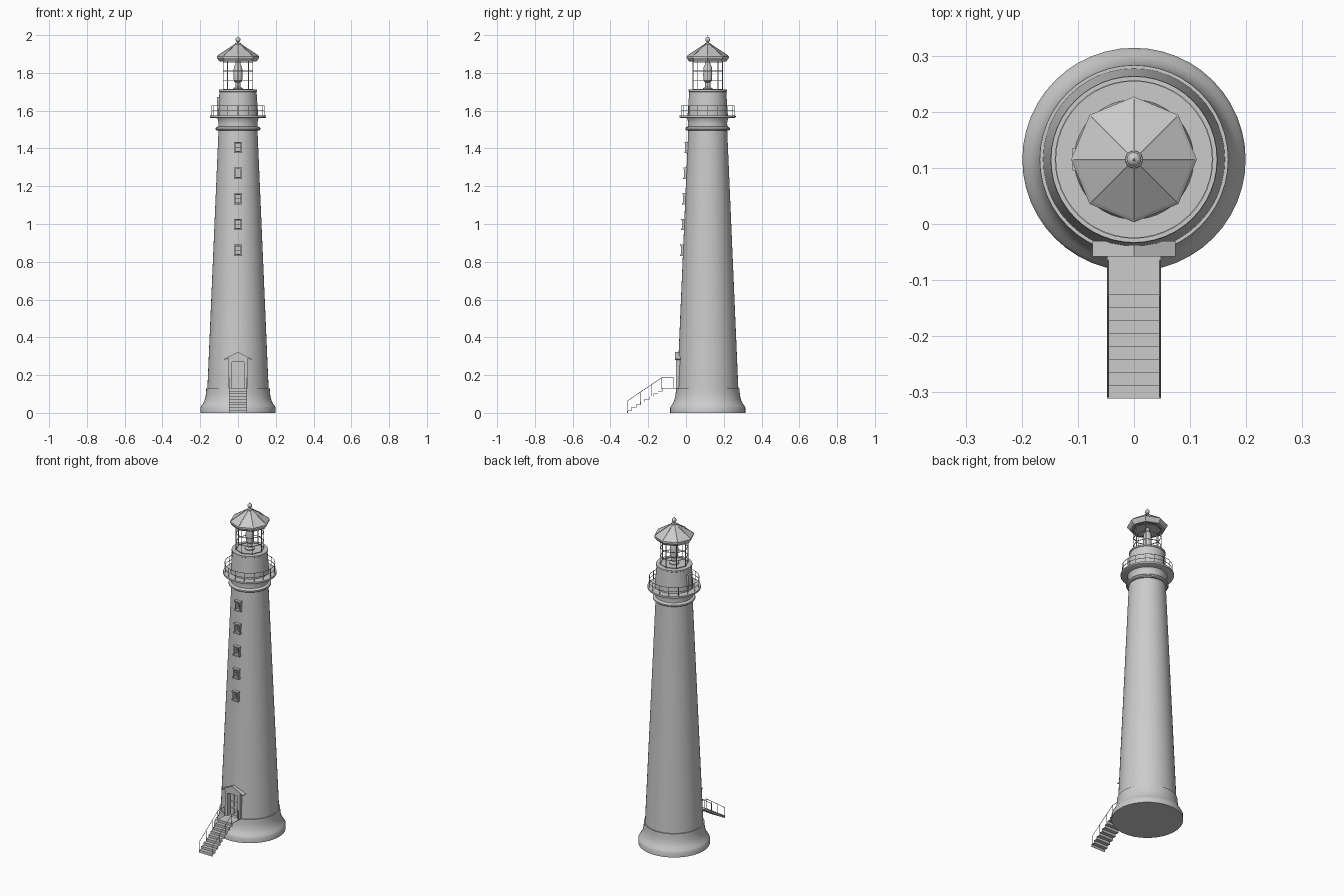
import bpy, bmesh, math
from mathutils import Vector, Matrix

if "Cube" in bpy.data.objects:
    bpy.data.objects.remove(bpy.data.objects["Cube"])

CY = 0.115  # tower axis in y


def finish(name, bm, smooth=True):
    bmesh.ops.remove_doubles(bm, verts=bm.verts, dist=1e-6)
    bmesh.ops.recalc_face_normals(bm, faces=bm.faces)
    me = bpy.data.meshes.new(name)
    bm.to_mesh(me)
    bm.free()
    if smooth:
        me.shade_smooth()
        me.set_sharp_from_angle(angle=math.radians(30))
    ob = bpy.data.objects.new(name, me)
    bpy.context.collection.objects.link(ob)
    return ob


def lathe(name, profile, segs=48, smooth=True, closed=False):
    bm = bmesh.new()
    rings = []
    for r, z in profile:
        if r == 0:
            rings.append([bm.verts.new((0, CY, z))] * segs)
        else:
            rings.append([bm.verts.new((r * math.cos(math.tau * i / segs),
                                        CY + r * math.sin(math.tau * i / segs), z)) for i in range(segs)])
    pairs = list(zip(rings, rings[1:]))
    if closed:
        pairs.append((rings[-1], rings[0]))
    for a, b in pairs:
        for i in range(segs):
            j = (i + 1) % segs
            bm.faces.new(list(dict.fromkeys([a[i], a[j], b[j], b[i]])))
    return finish(name, bm, smooth)


def hoop(name, R, z, t, segs=48):
    lathe(name, [(R - t, z - t), (R + t, z - t), (R + t, z + t), (R - t, z + t)], segs, False, True)


def add_box(bm, x0, x1, y0, y1, z0, z1):
    m = Matrix.Translation(((x0 + x1) / 2, (y0 + y1) / 2, (z0 + z1) / 2)) @ \
        Matrix.Diagonal((x1 - x0, y1 - y0, z1 - z0, 1))
    bmesh.ops.create_cube(bm, size=1, matrix=m)


def boxes(name, *specs):
    bm = bmesh.new()
    for s in specs:
        add_box(bm, *s)
    return finish(name, bm, False)


def rods(name, pairs, r, segs=8):
    bm = bmesh.new()
    for a, b in pairs:
        a, b = Vector(a), Vector(b)
        d = b - a
        m = Matrix.Translation((a + b) / 2) @ d.to_track_quat('Z', 'Y').to_matrix().to_4x4()
        bmesh.ops.create_cone(bm, cap_ends=True, segments=segs, radius1=r, radius2=r, depth=d.length, matrix=m)
    return finish(name, bm)


def extrude_xz(name, pts, y0, y1):
    bm = bmesh.new()
    f = bm.faces.new([bm.verts.new((x, y0, z)) for x, z in pts])
    g = bmesh.ops.extrude_face_region(bm, geom=[f])
    bmesh.ops.translate(bm, vec=(0, y1 - y0, 0), verts=[v for v in g['geom'] if isinstance(v, bmesh.types.BMVert)])
    return finish(name, bm, False)


def polar(r, a, z):
    return (r * math.cos(a), CY + r * math.sin(a), z)


def tower_r(z):
    return 0.162 - 0.059 * (z - 0.13) / 1.37


# Flared base and tapered shaft
lathe("base", [(0, 0), (0.199, 0), (0.199, 0.028), (0.194, 0.038), (0.184, 0.052), (0.176, 0.07),
               (0.171, 0.092), (0.169, 0.11), (0.168, 0.13), (0.15, 0.13), (0, 0.13)])
zs = [0.12 + 1.39 * i / 20 for i in range(21)]
shaft = lathe("shaft", [(0, zs[0])] + [(tower_r(z), z) for z in zs] + [(0, zs[-1])])

# Door and window recesses cut into the shaft
WINDOWS = [0.862, 0.998, 1.134, 1.27, 1.406]
cut = [(-0.032, 0.032, -0.1, -0.022, 0.131, 0.27)]
for z in WINDOWS:
    yf = CY - tower_r(z)
    cut.append((-0.014, 0.014, yf - 0.03, yf + 0.015, z - 0.02, z + 0.02))
cutter = boxes("recess_cutter", *cut)
cutter.hide_render = True
cutter.hide_set(True)
mod = shaft.modifiers.new("recesses", 'BOOLEAN')
mod.operation, mod.solver, mod.object = 'DIFFERENCE', 'EXACT', cutter

# Window frames with sill, head and glazing bars
for i, z in enumerate(WINDOWS):
    yf = CY - tower_r(z)
    a, b = yf - 0.012, yf + 0.012
    boxes(f"window_{i + 1}", (-0.019, -0.013, a, b, z - 0.024, z + 0.024), (0.013, 0.019, a, b, z - 0.024, z + 0.024),
          (-0.022, 0.022, a - 0.005, b, z - 0.031, z - 0.023), (-0.021, 0.021, a - 0.004, b, z + 0.022, z + 0.029),
          (-0.001, 0.001, yf + 0.004, yf + 0.008, z - 0.023, z + 0.022),
          (-0.013, 0.013, yf + 0.004, yf + 0.008, z - 0.001, z + 0.001))

# Door surround with gable, and panelled door
boxes("door_surround", (-0.05, -0.032, -0.054, -0.03, 0.13, 0.285), (0.032, 0.05, -0.054, -0.03, 0.13, 0.285))
extrude_xz("door_pediment", [(-0.05, 0.27), (0.05, 0.27), (0.05, 0.29), (0, 0.315), (-0.05, 0.29)], -0.054, -0.03)
extrude_xz("gable_roof", [(-0.074, 0.285), (-0.07, 0.28), (0, 0.313), (0.07, 0.28), (0.074, 0.285), (0, 0.322)],
           -0.058, -0.03)
boxes("door", (-0.031, 0.031, -0.03, -0.024, 0.131, 0.269),
      *[(s * 0.015 - 0.011, s * 0.015 + 0.011, -0.033, -0.03, 0.14 + k * 0.042, 0.175 + k * 0.042)
        for s in (-1, 1) for k in range(3)])

# Landing and steps as one folded sheet
N, TREAD, RISE = 8, 0.0231, 0.13 / 9
path = [(-0.05, 0.13), (-0.125, 0.13)]
for i in range(N):
    z = 0.13 - RISE * (i + 1)
    path += [(-0.125 - TREAD * i, z), (-0.125 - TREAD * (i + 1), z)]
path.append((-0.125 - TREAD * N, 0))
bm = bmesh.new()
cols = [[bm.verts.new((x, y, z)) for y, z in path] for x in (-0.048, 0.048)]
for i in range(len(path) - 1):
    bm.faces.new((cols[0][i], cols[0][i + 1], cols[1][i + 1], cols[1][i]))
stairs = finish("stairs", bm, False)
sol = stairs.modifiers.new("thickness", 'SOLIDIFY')
sol.thickness, sol.offset = 0.003, 0

# Stair handrails
for side, x in (("left", -0.046), ("right", 0.046)):
    low, mid, top = (x, -0.308, 0.065), (x, -0.128, 0.187), (x, -0.065, 0.187)
    bars = [(low, mid), (mid, top), (top, (x, -0.065, 0.13)), (mid, (x, -0.128, 0.125))]
    for t, zf in ((0, 0.002), (0.36, 0.055), (0.7, 0.09)):
        p = Vector(low).lerp(Vector(mid), t)
        bars.append((p, (x, p.y, zf if t == 0 else p.z - 0.06)))
    rods(f"stair_rail_{side}", bars, 0.0014, 6)

# Collar moulding and gallery deck
lathe("collar", [(0, 1.495), (0.112, 1.495), (0.118, 1.5), (0.118, 1.508), (0.112, 1.514), (0.104, 1.516),
                 (0.103, 1.535), (0.107, 1.555), (0.112, 1.562), (0, 1.562)])
lathe("gallery_deck", [(0, 1.56), (0.14, 1.56), (0.148, 1.564), (0.149, 1.569), (0.148, 1.574), (0, 1.574)])

# Gallery railing
rods("gallery_posts", [(polar(0.14, math.tau * i / 16, 1.572), polar(0.14, math.tau * i / 16, 1.627))
                       for i in range(16)], 0.0016, 6)
for z in (1.6, 1.626):
    hoop("gallery_rail", 0.14, z, 0.0011)

# Watch room drum with its side door
lathe("watch_room", [(0, 1.57), (0.107, 1.57), (0.106, 1.585), (0.098, 1.7), (0.101, 1.702), (0.101, 1.711), (0, 1.711)])
boxes("watch_room_door", (-0.11, -0.09, CY - 0.02, CY - 0.015, 1.574, 1.67),
      (-0.11, -0.09, CY + 0.015, CY + 0.02, 1.574, 1.67), (-0.11, -0.09, CY - 0.02, CY + 0.02, 1.665, 1.672),
      (-0.106, -0.09, CY - 0.015, CY + 0.015, 1.574, 1.665))

# Lantern cage, open between the bars
ang = [math.tau * i / 8 for i in range(8)]
rods("lantern_posts", [(polar(0.078, a, 1.708), polar(0.078, a, 1.865)) for a in ang], 0.0022)
for z in (1.714, 1.76, 1.81, 1.857):
    hoop("lantern_bar", 0.078, z, 0.0016, 8)

# Lamp and lens column
lathe("lamp", [(0, 1.708), (0.026, 1.708), (0.026, 1.718), (0.014, 1.725), (0.014, 1.75), (0.022, 1.757),
               (0.024, 1.79), (0.022, 1.83), (0.014, 1.845), (0.012, 1.866), (0, 1.866)], 24)

# Octagonal roof, hip ribs and finial
lathe("roof", [(0, 1.868), (0.085, 1.866), (0.085, 1.86), (0.098, 1.86), (0.112, 1.879), (0.112, 1.887),
               (0.106, 1.892), (0.014, 1.953), (0, 1.953)], 8, False)
rods("roof_ribs", [(polar(0.107, a, 1.891), polar(0.013, a, 1.953)) for a in ang], 0.002, 6)
ball = [(0.013 * math.cos(t), 1.976 + 0.013 * math.sin(t)) for t in [math.radians(-60 + 15 * k) for k in range(10)]]
lathe("finial", [(0, 1.948), (0.016, 1.948), (0.015, 1.957), (0.006, 1.96)] + ball + [(0.002, 1.99), (0, 2.0)], 20)
